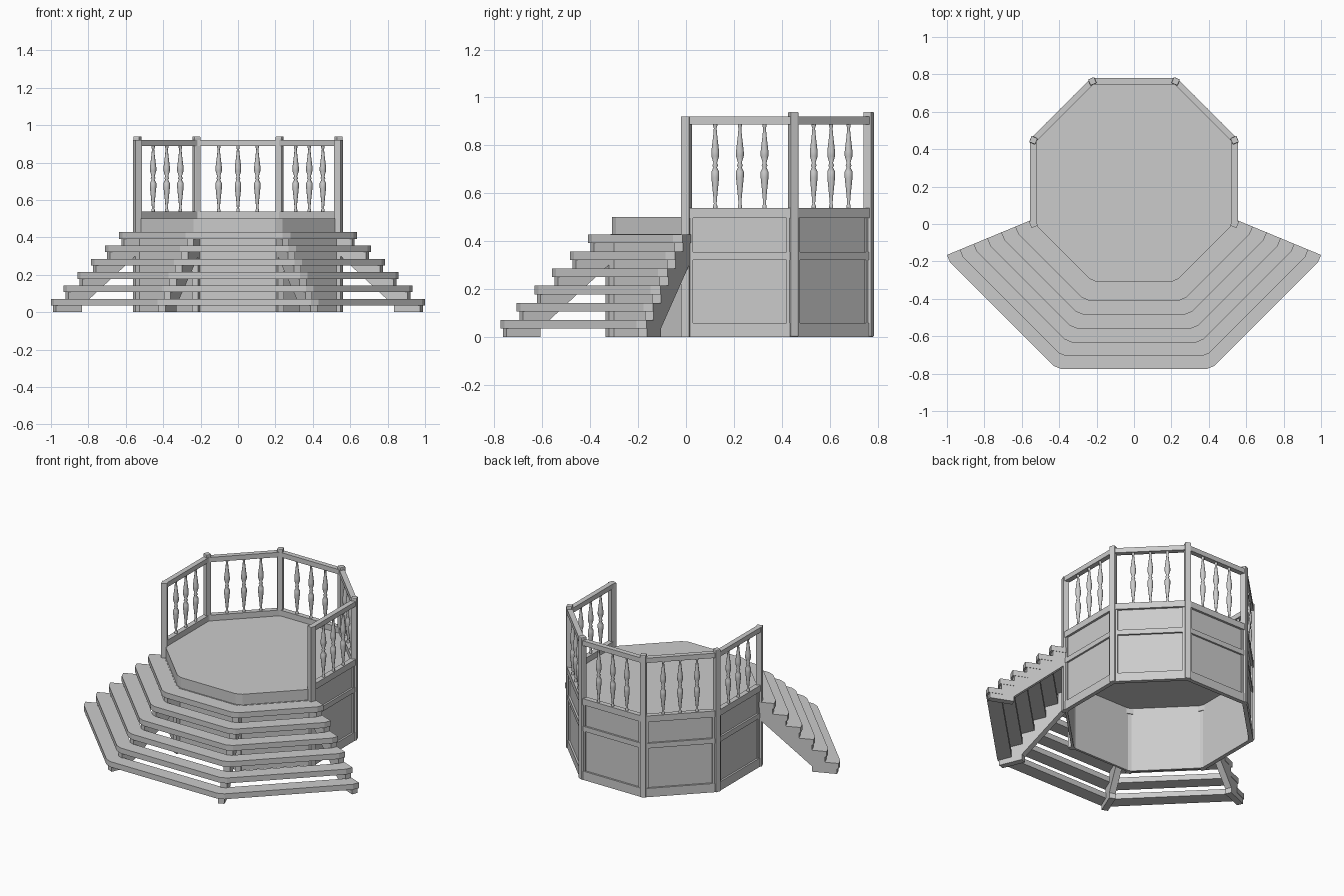
import bpy, bmesh
from math import sin, cos, tan, radians, pi
from mathutils import Vector

if "Cube" in bpy.data.objects:
    bpy.data.objects.remove(bpy.data.objects["Cube"])

CY = 0.225                 # centre of the octagon in y
HALF = radians(22.5)
RISE = 0.0713
THICK = 0.036
END = 0.022                # half width of the clipped corners


def polar(angle, r, t=0.0, z=0.0):
    """Point at radius r along angle, shifted t along the tangent."""
    a = radians(angle)
    return Vector((r * cos(a) - t * sin(a), CY + r * sin(a) + t * cos(a), z))


def solid(name, pts, vec):
    """Extrude a planar outline along a vector."""
    bm = bmesh.new()
    face = bm.faces.new([bm.verts.new(p) for p in pts])
    ext = bmesh.ops.extrude_face_region(bm, geom=[face], use_keep_orig=True)
    bmesh.ops.translate(bm, vec=vec, verts=[v for v in ext["geom"] if isinstance(v, bmesh.types.BMVert)])
    bmesh.ops.recalc_face_normals(bm, faces=bm.faces)
    me = bpy.data.meshes.new(name)
    bm.to_mesh(me)
    bm.free()
    ob = bpy.data.objects.new(name, me)
    bpy.context.collection.objects.link(ob)
    return ob


def block(name, angle, r0, r1, half, z0, z1):
    """Box laid out in the polar frame of one octagon side or corner."""
    pts = [polar(angle, r, t, z0) for r, t in ((r0, -half), (r1, -half), (r1, half), (r0, half))]
    return solid(name, pts, Vector((0, 0, z1 - z0)))


def outline(apothem, angles, z):
    """Octagon corners at the given angles, each clipped flat."""
    c = apothem / cos(HALF) - END * tan(HALF)
    return [polar(a, c, t, z) for a in angles for t in (-END, END)]


def baluster(name, loc):
    """Turned spindle with two tapered swellings."""
    prof = [(0.009, 0.53), (0.009, 0.548), (0.006, 0.555), (0.009, 0.59), (0.017, 0.665),
            (0.017, 0.69), (0.008, 0.708), (0.013, 0.716), (0.008, 0.726),
            (0.017, 0.755), (0.017, 0.775), (0.009, 0.84), (0.006, 0.872), (0.009, 0.88), (0.009, 0.895)]
    bm = bmesh.new()
    n = 10
    rings = [[bm.verts.new((loc.x + r * cos(2 * pi * i / n), loc.y + r * sin(2 * pi * i / n), z))
              for i in range(n)] for r, z in prof]
    for lo, hi in zip(rings, rings[1:]):
        for i in range(n):
            f = bm.faces.new((lo[i], lo[(i + 1) % n], hi[(i + 1) % n], hi[i]))
            f.smooth = True
    me = bpy.data.meshes.new(name)
    bm.to_mesh(me)
    bm.free()
    bpy.context.collection.objects.link(bpy.data.objects.new(name, me))


# Deck
corners = [-157.5 + 45 * i for i in range(8)]
solid("deck", outline(0.535, corners, 0.43), Vector((0, 0, 0.07)))

# Treads wrapping the three front sides
front = corners[:4]
apothems = [1.0, 0.932, 0.858, 0.785, 0.71, 0.635]
for k, a in enumerate(apothems):
    depth = 0.11 if k == 5 else 0.088
    z = (k + 1) * RISE - THICK
    pts = outline(a, front, z) + outline(a - depth, front, z)[::-1]
    solid(f"tread_{k + 1}", pts, Vector((0, 0, THICK)))

# Sawtooth stringers under the tread corners
profile = [(0.91, 0.0)]
z = 0.0
for k, a in enumerate(apothems):
    r = a / cos(HALF) - 0.02
    profile.append((r, z))
    z = (k + 1) * RISE - THICK
    profile.append((r, z))
profile += [(0.59, z), (0.59, 0.31), (0.91, 0.035)]
for i, ang in enumerate(front):
    pts = [polar(ang, r, -0.02, zz) for r, zz in profile]
    solid(f"stringer_{i + 1}", pts, polar(ang, 0, 0.04) - Vector((0, CY, 0)))

# Corner posts: tall at the back, railing ends at the sides, short under the stairs
for i, ang in enumerate(corners):
    top = 0.94 if ang > 0 else (0.92 if i in (0, 3) else 0.40)
    if -30 > ang > -150:
        top = 0.40
    ob = block(f"post_{i + 1}", ang, 0.564, 0.60, 0.018, 0, top)
    if top == 0.94:
        bev = ob.modifiers.new("soft_edges", "BEVEL")
        bev.width, bev.segments = 0.005, 2

# Five railed sides with panels, rails and balusters
for i, ang in enumerate((0, 45, 90, 135, 180)):
    block(f"wall_panel_{i + 1}", ang, 0.525, 0.540, 0.215, 0, 0.50)
    block(f"bottom_rail_{i + 1}", ang, 0.525, 0.552, 0.212, 0, 0.058)
    block(f"middle_rail_{i + 1}", ang, 0.525, 0.552, 0.212, 0.322, 0.355)
    block(f"deck_rail_{i + 1}", ang, 0.522, 0.555, 0.215, 0.497, 0.538)
    block(f"hand_rail_{i + 1}", ang, 0.522, 0.555, 0.215, 0.888, 0.92)
    for s in (-1, 1):
        p = [polar(ang, r, s * t, 0) for r, t in ((0.525, 0.195), (0.549, 0.195), (0.549, 0.215), (0.525, 0.215))]
        solid(f"panel_stile_{i + 1}", p, Vector((0, 0, 0.5)))
    for t in (-0.103, 0, 0.103):
        baluster(f"baluster_{i + 1}", polar(ang, 0.539, t))

# Plain walls behind the stairs
for i, ang in enumerate((-45, -90, -135)):
    block(f"stair_wall_{i + 1}", ang, 0.525, 0.540, 0.215, 0, 0.43)
